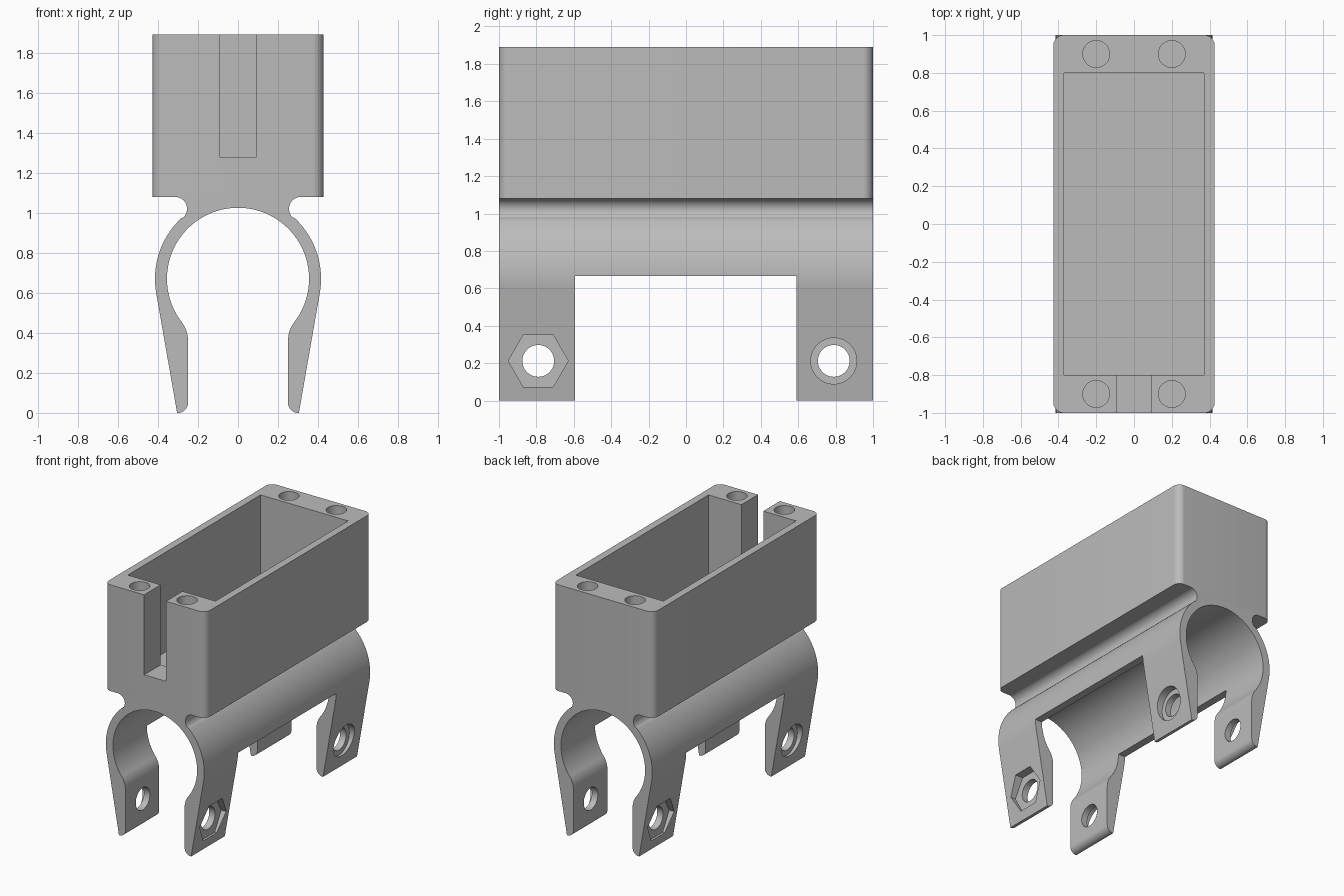
import bpy, bmesh
from math import cos, sin, radians

old = bpy.data.objects.get("Cube")
if old:
    bpy.data.objects.remove(old, do_unlink=True)

grey = bpy.data.materials.new("plain grey")
grey.use_nodes = True
grey.diffuse_color = (0.5, 0.5, 0.5, 1)
grey.node_tree.nodes["Principled BSDF"].inputs["Base Color"].default_value = (0.5, 0.5, 0.5, 1)


def arc(cx, cy, r, start, end, steps):
    angles = [radians(start + (end - start) * i / steps) for i in range(steps + 1)]
    return [(cx + r * cos(a), cy + r * sin(a)) for a in angles]


def extrude(name, points, direction):
    """Solid from a closed outline of 3D points."""
    bm = bmesh.new()
    face = bm.faces.new([bm.verts.new(p) for p in points])
    new = bmesh.ops.extrude_face_region(bm, geom=[face])["geom"]
    bmesh.ops.translate(bm, vec=direction, verts=[v for v in new if isinstance(v, bmesh.types.BMVert)])
    bmesh.ops.recalc_face_normals(bm, faces=bm.faces)
    mesh = bpy.data.meshes.new(name)
    bm.to_mesh(mesh)
    bm.free()
    mesh.materials.append(grey)
    obj = bpy.data.objects.new(name, mesh)
    bpy.context.collection.objects.link(obj)
    return obj


def block(lo, hi):
    size = [b - a for a, b in zip(lo, hi)]
    bpy.ops.mesh.primitive_cube_add(size=1, location=[(a + b) / 2 for a, b in zip(lo, hi)])
    obj = bpy.context.object
    obj.scale = size
    return obj


def rod(centre, radius, length, sides=48, along_x=False):
    bpy.ops.mesh.primitive_cylinder_add(
        vertices=sides, radius=radius, depth=length, location=centre,
        rotation=(0, radians(90) if along_x else 0, 0))
    return bpy.context.object


def cut(target, cutter):
    cutter.hide_render = True
    cutter.data.materials.append(grey)
    bpy.context.view_layer.update()
    mod = target.modifiers.new("cut", "BOOLEAN")
    mod.operation, mod.solver, mod.object = "DIFFERENCE", "EXACT", cutter
    bpy.ops.object.select_all(action="DESELECT")
    bpy.context.view_layer.objects.active = target
    target.select_set(True)
    bpy.ops.object.modifier_apply(modifier=mod.name)
    bpy.data.objects.remove(cutter, do_unlink=True)


# Open box with rounded upright corners
W, R = 0.427, 0.055
outline = []
for sx, sy, a in ((1, 1, 0), (-1, 1, 90), (-1, -1, 180), (1, -1, 270)):
    outline += arc(sx * (W - R), sy * (1 - R), R, a, a + 90, 10)
box = extrude("box", [(x, y, 1.08) for x, y in outline], (0, 0, 0.81))
cut(box, block((-0.37, -0.8, 1.13), (0.37, 0.8, 2.1)))
cut(box, block((-0.092, -1.1, 1.28), (0.092, -0.7, 2.1)))
for x in (-0.2, 0.2):
    for y in (-0.9, 0.9):
        cut(box, rod((x, y, 1.8), 0.071, 0.8))

# Spring clip: neck, ring and tapered legs
half = arc(0.315, 1.02, 0.06, 90, 225, 14)
half += arc(0, 0.67, 0.415, 47, -10, 24)
half += arc(0.30, 0.05, 0.05, 275, 180, 10)
half += arc(0.40, 0.362, 0.15, 180, 142.4, 8)
half += arc(0, 0.67, 0.355, -37, 90, 44)
profile = half + [(-x, z) for x, z in reversed(half[:-1])]
profile = [(x, -1, max(z, 0)) for x, z in profile]
clip = extrude("clip", profile, (0, 2, 0))
cut(clip, block((-1, -0.593, -0.5), (1, 0.59, 0.665)))

# Bolt holes, with a hexagonal nut pocket on one leg and a round one opposite
for y in (-0.79, 0.79):
    cut(clip, rod((0, y, 0.212), 0.085, 2, along_x=True))
    for side in (-1, 1):
        is_nut = side * y < 0
        cut(clip, rod((side * 0.55, y, 0.212), 0.16 if is_nut else 0.123, 0.5,
                      6 if is_nut else 48, True))

for obj in (box, clip):
    bpy.ops.object.select_all(action="DESELECT")
    obj.select_set(True)
    bpy.context.view_layer.objects.active = obj
    bpy.ops.object.shade_smooth_by_angle(angle=radians(25))
